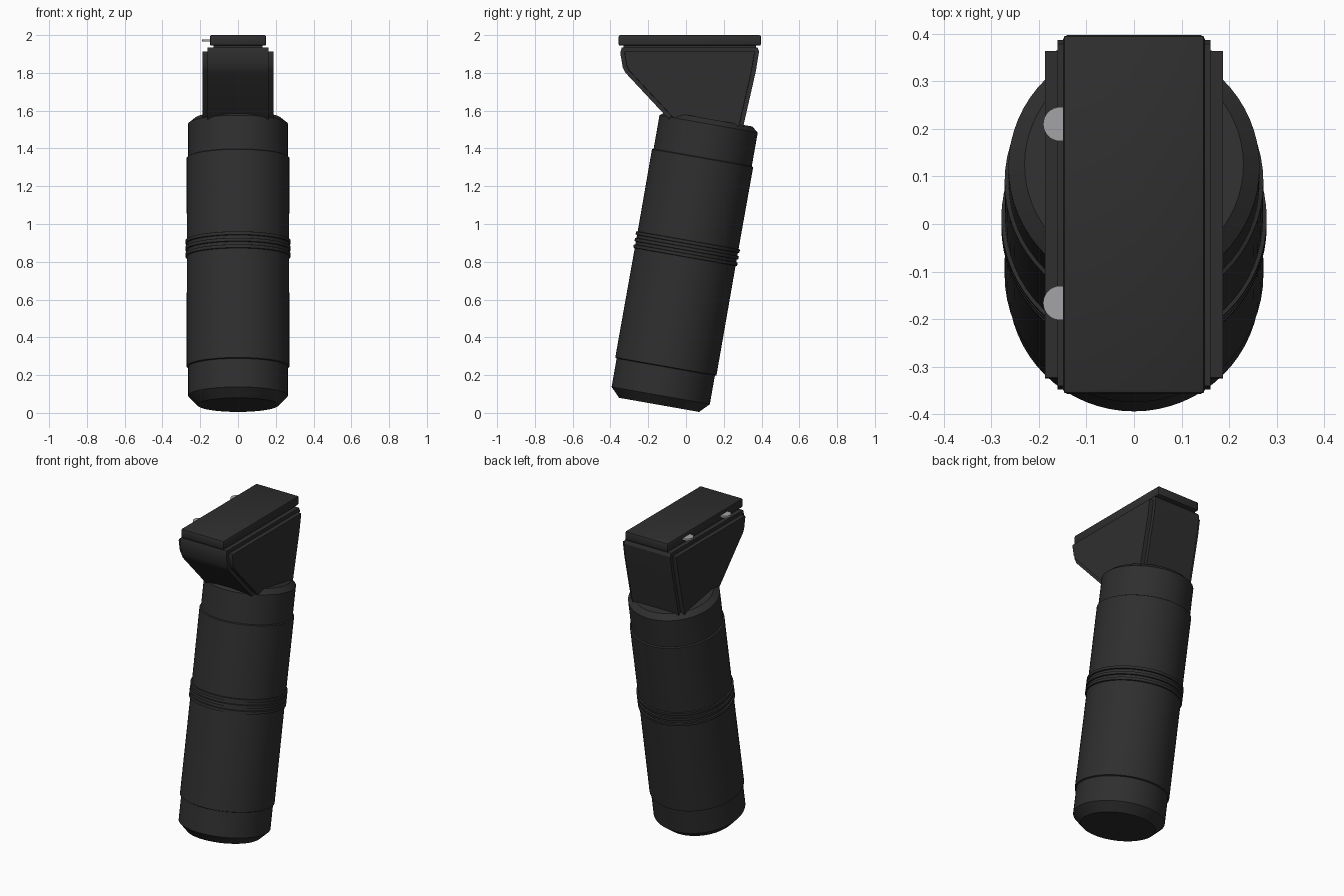
import bpy, bmesh, math

if "Cube" in bpy.data.objects:
    bpy.data.objects.remove(bpy.data.objects["Cube"])

def material(name, col):
    m = bpy.data.materials.new(name)
    m.diffuse_color = (*col, 1)
    m.use_nodes = True
    m.node_tree.nodes["Principled BSDF"].inputs["Base Color"].default_value = m.diffuse_color
    return m

BLACK = material("matte black", (0.028, 0.028, 0.028))
STEEL = material("light steel", (0.37, 0.37, 0.39))

def finish(bm, name, mat, angle=30):
    bmesh.ops.recalc_face_normals(bm, faces=bm.faces[:])
    me = bpy.data.meshes.new(name)
    bm.to_mesh(me)
    bm.free()
    ob = bpy.data.objects.new(name, me)
    bpy.context.collection.objects.link(ob)
    me.materials.append(mat)
    bpy.ops.object.select_all(action='DESELECT')
    ob.select_set(True)
    bpy.context.view_layer.objects.active = ob
    bpy.ops.object.shade_smooth_by_angle(angle=math.radians(angle))
    return ob

def lathe(name, profile, mat, n=64):
    """Closed solid of revolution from (radius, height) pairs."""
    bm = bmesh.new()
    rings = [[bm.verts.new((r * math.cos(2 * math.pi * i / n),
                            r * math.sin(2 * math.pi * i / n), z))
              for i in range(n)] for r, z in profile]
    for a, b in zip(rings, rings[1:]):
        for i in range(n):
            j = (i + 1) % n
            bm.faces.new((a[i], a[j], b[j], b[i]))
    bm.faces.new(rings[0][::-1])
    bm.faces.new(rings[-1])
    return finish(bm, name, mat)

def bevelled_box(name, x, y0, y1, z0, z1, bevel, mat):
    bm = bmesh.new()
    bmesh.ops.create_cube(bm, size=1)
    for v in bm.verts:
        v.co = (v.co.x * 2 * x, y0 + (v.co.y + .5) * (y1 - y0),
                z0 + (v.co.z + .5) * (z1 - z0))
    if bevel:
        bmesh.ops.bevel(bm, geom=bm.edges[:], offset=bevel, segments=2,
                        profile=0.5, affect='EDGES')
    return finish(bm, name, mat)

# Tilted handle: chamfered ends, wider middle sleeve, three thin ribs
profile = [(0.215, 0), (0.264, 0.05), (0.264, 0.203), (0.272, 0.207)]
for z in (0.795, 0.83, 0.865):
    profile += [(0.271, z), (0.279, z + 0.002), (0.279, z + 0.018), (0.271, z + 0.02)]
profile += [(0.272, 1.326), (0.264, 1.33), (0.264, 1.51), (0.23, 1.537)]
handle = lathe("handle", profile, BLACK)
handle.location = (0, -0.1425, 0.0425)
handle.rotation_euler = (math.radians(-10), 0, 0)

# Flared neck with a raised panel on each side
outline = [(-0.04, 1.50), (-0.32, 1.80), (-0.335, 1.83), (-0.348, 1.905),
           (-0.34, 1.935), (0.378, 1.935), (0.387, 1.915), (0.37, 1.81),
           (0.288, 1.45)]
bm = bmesh.new()
sides = [[bm.verts.new((x, y, z)) for y, z in outline] for x in (-0.161, 0.161)]
caps = [bm.faces.new(s) for s in sides]
for i in range(len(outline)):
    j = (i + 1) % len(outline)
    bm.faces.new((sides[0][i], sides[0][j], sides[1][j], sides[1][i]))
bmesh.ops.recalc_face_normals(bm, faces=bm.faces[:])
for thickness, depth in ((0.022, 0), (0.001, 0.026)):
    bmesh.ops.inset_individual(bm, faces=caps, thickness=thickness,
                               depth=depth, use_even_offset=True)
finish(bm, "neck", BLACK, 25)

# Mounting cap and the narrow spacer beneath it
bevelled_box("spacer", 0.13, -0.33, 0.37, 1.92, 1.96, 0, BLACK)
bevelled_box("mount_cap", 0.149, -0.357, 0.397, 1.944, 2.0, 0.009, BLACK)

# Two thin screw discs protruding from the left edge of the cap
for k, y in enumerate((-0.166, 0.21)):
    disc = lathe(f"screw_disc_{k + 1}", [(0.036, 0), (0.036, 0.012)], STEEL, 32)
    disc.location = (-0.155, y, 1.966)
